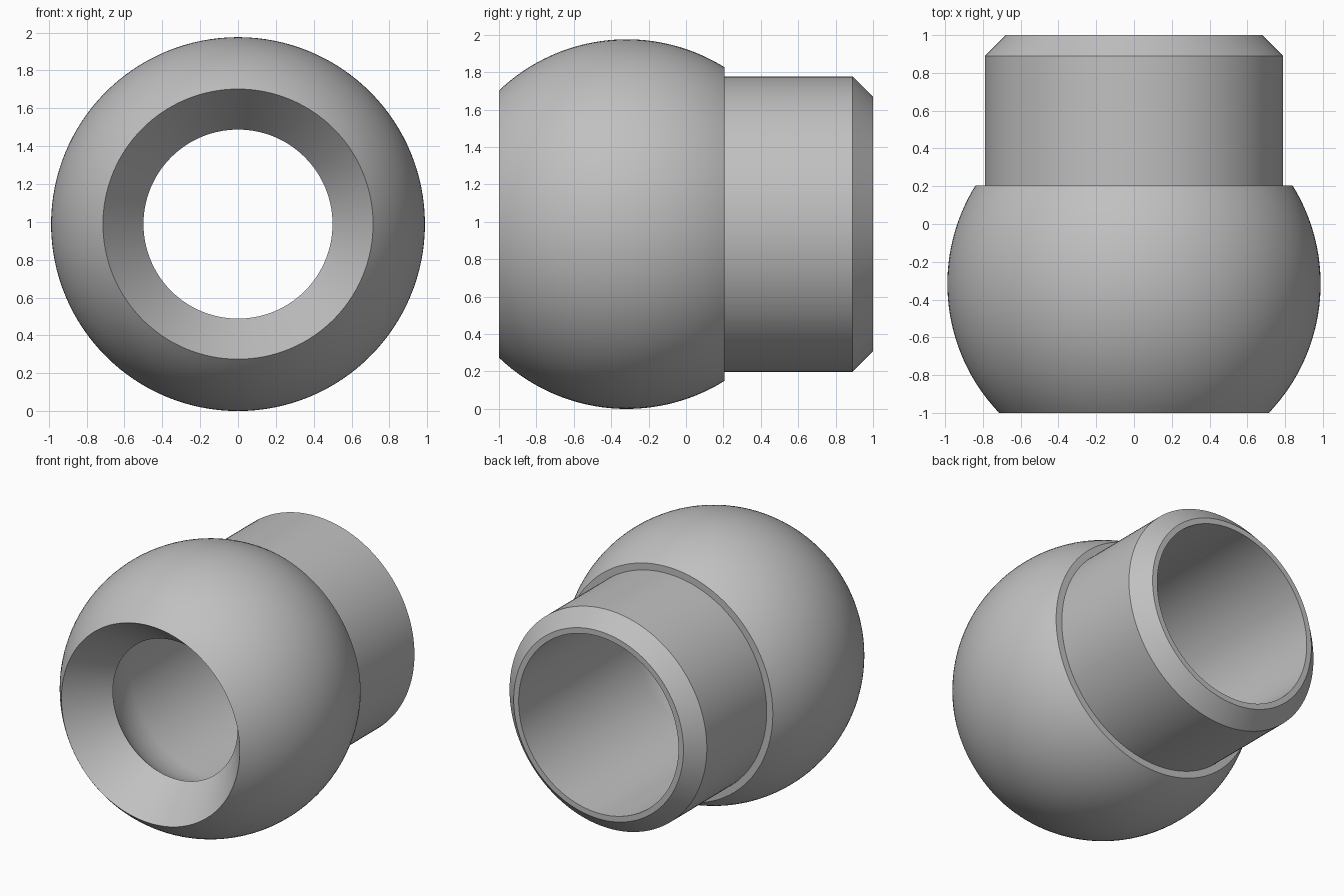
import bpy, bmesh, math

if "Cube" in bpy.data.objects:
    bpy.data.objects.remove(bpy.data.objects["Cube"])

SEG = 128          # steps around the axis
R_BALL = 0.988     # outer ball radius
R_BORE = 0.64      # bore radius, also the inner hollow
Y_C = -0.317       # ball centre along the axis
Y_NECK = 0.205     # where the ball meets the neck
R_NECK = 0.79


def arc(radius, y0, y1, steps):
    """Points (r, y) on a circle about the ball centre, from y0 to y1."""
    a0 = math.asin((y0 - Y_C) / radius)
    a1 = math.asin((y1 - Y_C) / radius)
    angles = [a0 + (a1 - a0) * i / steps for i in range(steps + 1)]
    return [(radius * math.cos(a), Y_C + radius * math.sin(a)) for a in angles]


def lathe(name, profile, mat):
    """Revolve a closed (r, y) profile around the y axis."""
    bm = bmesh.new()
    rings = []
    for i in range(SEG):
        a = 2 * math.pi * i / SEG
        rings.append([bm.verts.new((r * math.sin(a), y, R_BALL + r * math.cos(a)))
                      for r, y in profile])
    n = len(profile)
    for i in range(SEG):
        p, q = rings[i], rings[(i + 1) % SEG]
        for j in range(n):
            k = (j + 1) % n
            bm.faces.new((p[j], p[k], q[k], q[j]))
    bmesh.ops.recalc_face_normals(bm, faces=bm.faces)
    mesh = bpy.data.meshes.new(name)
    bm.to_mesh(mesh)
    bm.free()
    mesh.materials.append(mat)
    obj = bpy.data.objects.new(name, mesh)
    bpy.context.collection.objects.link(obj)
    bpy.ops.object.select_all(action='DESELECT')
    obj.select_set(True)
    bpy.context.view_layer.objects.active = obj
    bpy.ops.object.shade_smooth_by_angle(angle=math.radians(25))
    return obj


steel = bpy.data.materials.new("grey steel")
steel.diffuse_color = (0.53, 0.53, 0.53, 1)
steel.use_nodes = True
steel.node_tree.nodes["Principled BSDF"].inputs["Base Color"].default_value = steel.diffuse_color

# Outer ball from the front mouth to the shoulder
profile = arc(R_BALL, -1.0, Y_NECK, 40)
# Neck with chamfered end, then the thin end rim
profile += [(R_NECK, Y_NECK), (R_NECK, 0.89), (0.68, 1.0), (R_BORE, 1.0)]
# Straight bore into a rounded hollow; the closing edge is the front cone
profile += arc(R_BORE, Y_C, -0.717, 16)

lathe("ball_nipple", profile, steel)
